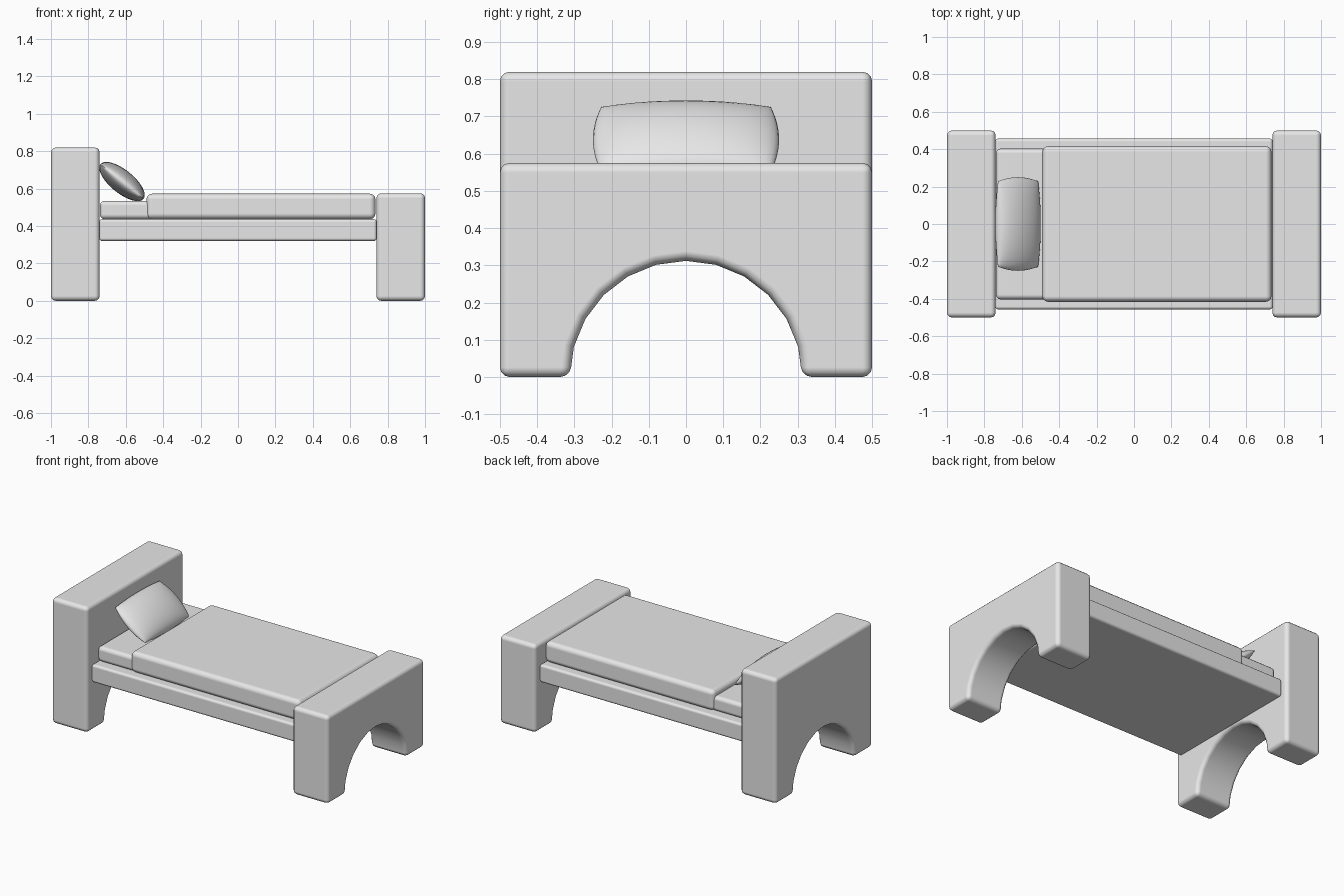
import bpy, bmesh, math
from mathutils import Matrix

if "Cube" in bpy.data.objects:
    bpy.data.objects.remove(bpy.data.objects["Cube"])

grey = bpy.data.materials.new("soft_grey")
grey.diffuse_color = (0.8, 0.8, 0.8, 1)
grey.use_nodes = True
grey.node_tree.nodes["Principled BSDF"].inputs["Base Color"].default_value = grey.diffuse_color


def finish(name, bm, bevel=0, segments=3, limit=30):
    """Turn a bmesh into a bevelled, smooth shaded object."""
    bmesh.ops.recalc_face_normals(bm, faces=bm.faces)
    me = bpy.data.meshes.new(name)
    bm.to_mesh(me)
    bm.free()
    me.materials.append(grey)
    ob = bpy.data.objects.new(name, me)
    bpy.context.collection.objects.link(ob)
    bpy.ops.object.select_all(action='DESELECT')
    ob.select_set(True)
    bpy.context.view_layer.objects.active = ob
    if bevel:
        mod = ob.modifiers.new("rounding", 'BEVEL')
        mod.width = bevel
        mod.segments = segments
        mod.limit_method = 'ANGLE'
        mod.angle_limit = math.radians(limit)
        mod.harden_normals = True
    bpy.ops.object.shade_smooth_by_angle(angle=math.radians(50))
    return ob


def box(name, x0, x1, half_y, z0, z1, bevel):
    bm = bmesh.new()
    bmesh.ops.create_cube(bm, size=1)
    for v in bm.verts:
        v.co = (x0 if v.co.x < 0 else x1,
                math.copysign(half_y, v.co.y),
                z0 if v.co.z < 0 else z1)
    return finish(name, bm, bevel)


def end_board(name, x0, x1, height):
    """Thick board whose two feet are separated by a round arch."""
    bm = bmesh.new()
    radius = 0.312
    outline = [(-0.5, 0), (-0.5, height), (0.5, height), (0.5, 0)]
    outline += [(radius * math.cos(math.radians(a)), radius * math.sin(math.radians(a)))
                for a in range(0, 181, 15)]
    face = bm.faces.new([bm.verts.new((x0, y, z)) for y, z in outline])
    side = bmesh.ops.extrude_face_region(bm, geom=[face])["geom"]
    bmesh.ops.translate(bm, vec=(x1 - x0, 0, 0),
                        verts=[g for g in side if isinstance(g, bmesh.types.BMVert)])
    return finish(name, bm, 0.026)


# Head and foot boards
end_board("headboard", -1.0, -0.74, 0.82)
end_board("footboard", 0.74, 1.0, 0.575)

# Base, mattress and blanket
box("bed_base", -0.742, 0.742, 0.457, 0.32, 0.437, 0.016)
box("mattress", -0.738, 0.72, 0.403, 0.437, 0.535, 0.025)
box("blanket", -0.49, 0.735, 0.416, 0.437, 0.573, 0.03)

# Pillow: a cushion with bowed edges, tilted against the headboard
bm = bmesh.new()
n = 20
bmesh.ops.create_grid(bm, x_segments=n, y_segments=n, size=1)
bottom = bmesh.ops.duplicate(bm, geom=bm.verts[:] + bm.edges[:] + bm.faces[:])["geom"]
under = {g for g in bottom if isinstance(g, bmesh.types.BMVert)}
for v in bm.verts:
    # Ease the rows towards the rim so that the edge stays round
    u, w = (math.sin(c * math.pi / 2) for c in v.co.xy)
    puff = 0.062 * max(0, (1 - u * u) * (1 - w * w)) ** 0.5
    v.co = (u * (0.138 + 0.010 * (1 - w * w)),
            w * (0.228 + 0.022 * (1 - u * u)),
            -puff if v in under else puff)
bmesh.ops.remove_doubles(bm, verts=bm.verts, dist=0.0002)
bmesh.ops.transform(bm, verts=bm.verts,
                    matrix=Matrix.Translation((-0.62, 0, 0.638)) @ Matrix.Rotation(math.radians(39), 4, 'Y'))
finish("pillow", bm)
